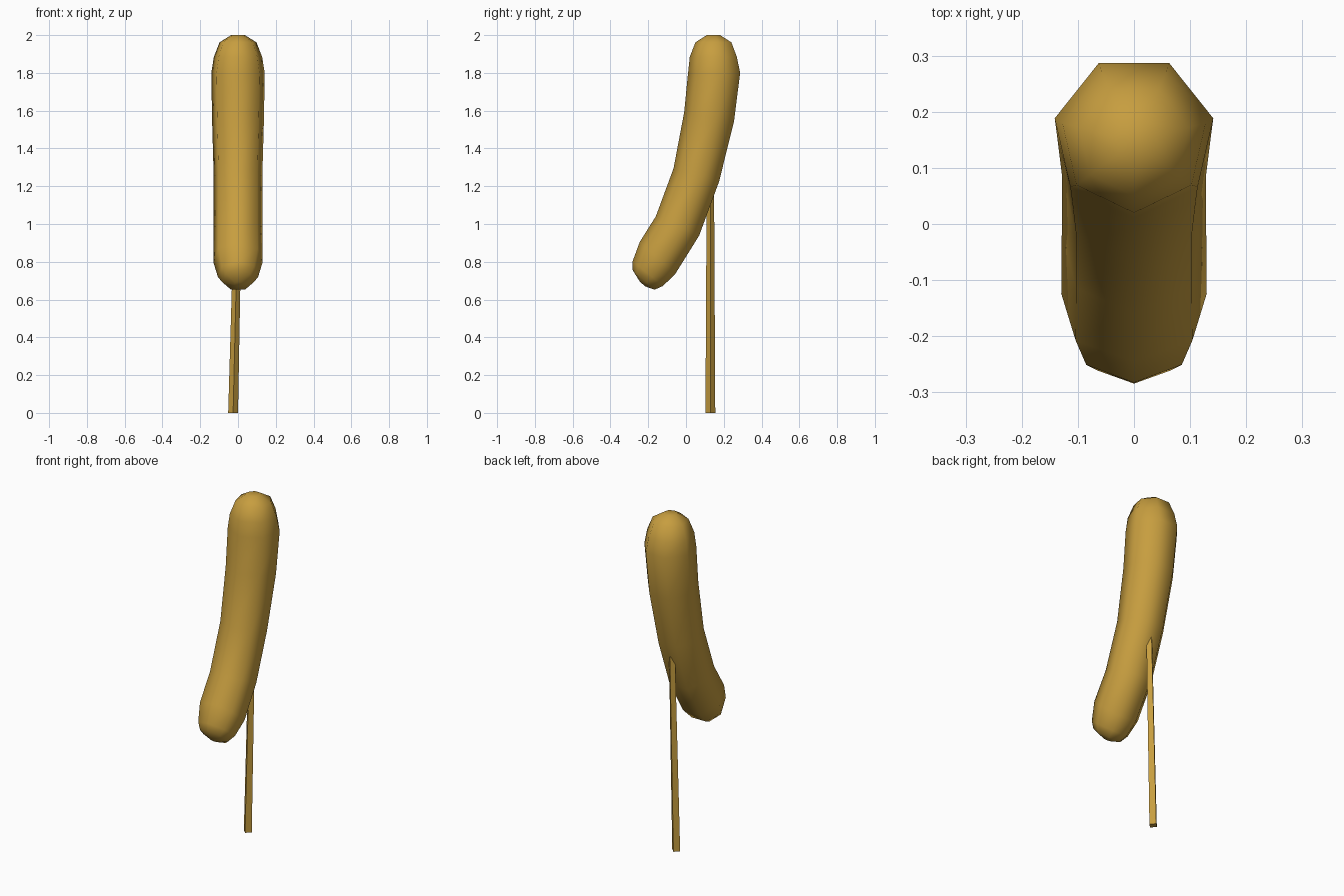
import bpy, bmesh
from math import sin, cos, radians, tau

if "Cube" in bpy.data.objects:
    bpy.data.objects.remove(bpy.data.objects["Cube"])


def make_material(name, color):
    mat = bpy.data.materials.new(name)
    mat.diffuse_color = color
    mat.use_nodes = True
    mat.node_tree.nodes["Principled BSDF"].inputs["Base Color"].default_value = mat.diffuse_color
    return mat


def loft(name, rings, mat, smooth):
    """Bridge equal-sided rings of points and close both ends."""
    bm = bmesh.new()
    loops = [[bm.verts.new(p) for p in ring] for ring in rings]
    n = len(loops[0])
    for a, b in zip(loops, loops[1:]):
        for i in range(n):
            j = (i + 1) % n
            bm.faces.new((a[i], a[j], b[j], b[i]))
    bm.faces.new(loops[0])
    bm.faces.new(loops[-1])
    bmesh.ops.recalc_face_normals(bm, faces=bm.faces)
    for f in bm.faces:
        f.smooth = smooth
    mesh = bpy.data.meshes.new(name)
    bm.to_mesh(mesh)
    bm.free()
    obj = bpy.data.objects.new(name, mesh)
    bpy.context.collection.objects.link(obj)
    mesh.materials.append(mat)
    return obj


def ring(y, z, r, tilt, sides=7):
    """Ring in a plane tilted about x, first corner towards the front."""
    t = radians(tilt)
    pts = []
    for i in range(sides):
        a = tau * i / sides
        d = -r * cos(a)
        pts.append((r * sin(a), y + d * cos(t), z - d * sin(t)))
    return pts


golden = make_material("golden_batter", (0.57, 0.34, 0.05, 1))

# Curved seven-sided sausage: centre y, centre z, radius, tilt
sections = [
    (-0.230, 0.682, 0.020, 42), (-0.222, 0.703, 0.084, 42),
    (-0.198, 0.734, 0.109, 39), (-0.146, 0.816, 0.133, 42),
    (-0.039, 0.987, 0.132, 24), (0.061, 1.258, 0.132, 16),
    (0.129, 1.566, 0.141, 10), (0.156, 1.800, 0.145, 0),
    (0.151, 1.885, 0.131, 0), (0.150, 1.962, 0.100, 0),
    (0.147, 2.000, 0.037, 0),
]
loft("battered_sausage", [ring(*s) for s in sections], golden, True)


# Slightly leaning, tapering diamond-section stick
def diamond(x, y, z, h):
    return [(x - h, y, z), (x, y - h, z), (x + h, y, z), (x, y + h, z)]


loft("stick", [diamond(-0.026, 0.129, 0, 0.026),
               diamond(0.005, 0.129, 1.30, 0.019)], golden, False)
